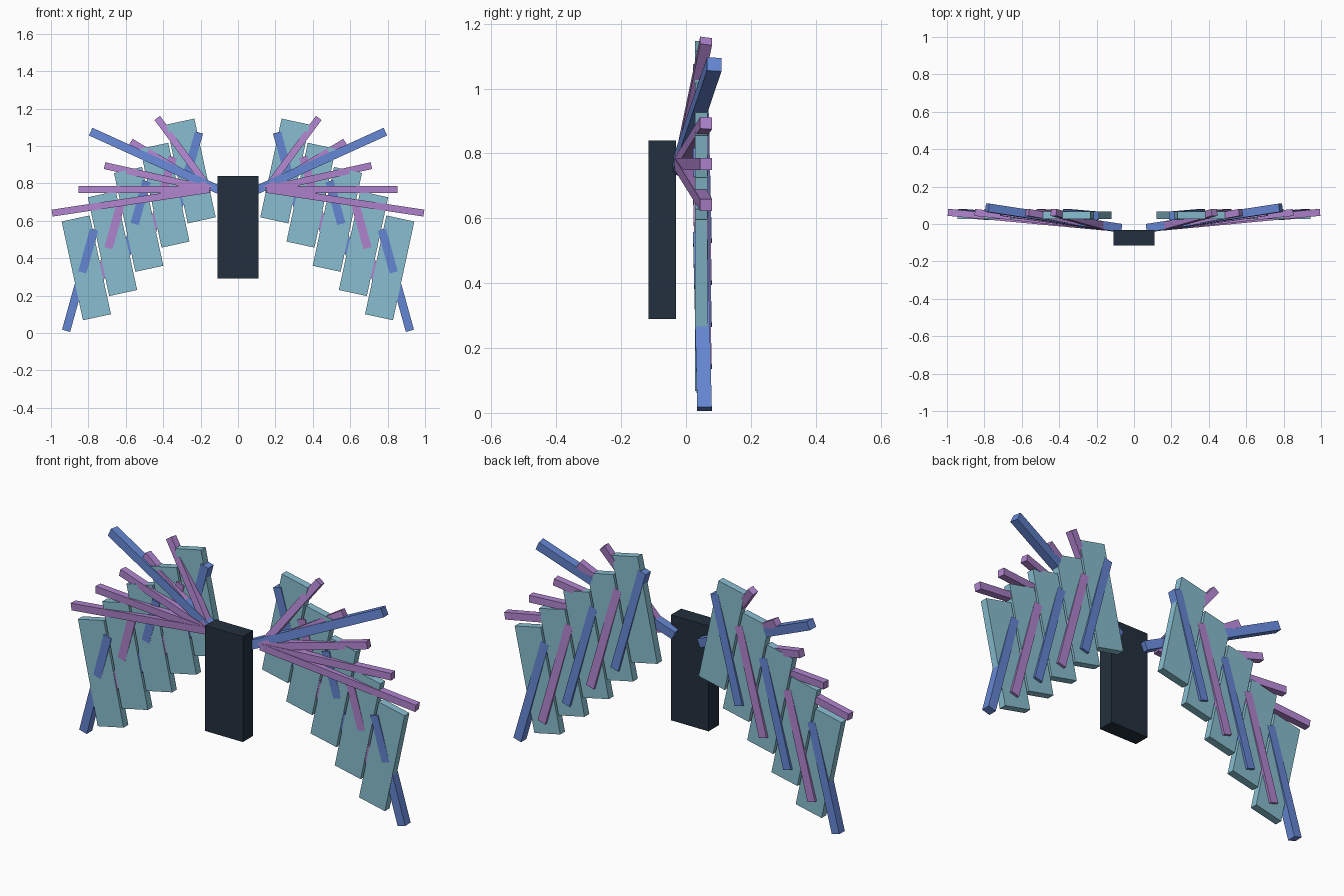
import bpy
from mathutils import Matrix, Vector

if "Cube" in bpy.data.objects:
    bpy.data.objects.remove(bpy.data.objects["Cube"])


def material(name, rgb):
    lin = [((c / 255 + 0.055) / 1.055) ** 2.4 for c in rgb]
    m = bpy.data.materials.new(name)
    m.diffuse_color = (*lin, 1)
    m.use_nodes = True
    m.node_tree.nodes["Principled BSDF"].inputs["Base Color"].default_value = m.diffuse_color
    return m


DARK = material("dark slate", (35, 48, 62))
TEAL = material("pale teal", (136, 190, 208))
BLUE = material("blue", (102, 135, 212))
PURPLE = material("purple", (176, 132, 206))


def beam(name, start, end, width, depth, mat):
    """Box running from start to end; depth is measured roughly along y."""
    a, b = Vector(start), Vector(end)
    d = (b - a).normalized()
    side = d.cross(Vector((0, 1, 0))).normalized()
    back = side.cross(d)
    rot = Matrix((side, back, d)).transposed().to_4x4()
    bpy.ops.mesh.primitive_cube_add(size=1)
    ob = bpy.context.object
    ob.name = ob.data.name = name
    size = Matrix.Diagonal((width, depth, (b - a).length, 1))
    ob.data.transform(Matrix.Translation((a + b) / 2) @ rot @ size)
    ob.data.materials.append(mat)


# Central body block
beam("body", (0, -0.073, 0.29), (0, -0.073, 0.84), 0.217, 0.084, DARK)

for s, label in ((1, "right"), (-1, "left")):
    # Upper wing arm
    beam(f"{label}_arm", (s * 0.075, -0.022, 0.753), (s * 0.785, 0.087, 1.075),
         0.045, 0.045, BLUE)

    for k in range(5):
        # Fanned ribs sharing one root
        beam(f"{label}_rib_{k + 1}", (s * 0.15, -0.017, 0.768),
             (s * (0.43 + 0.1405 * k), 0.062, 1.147 - 0.1265 * k),
             0.037, 0.037, PURPLE)

        # Feather panels stepping outward and down
        cx, cz = 0.251 + 0.14 * k, 0.866 - 0.1295 * k
        beam(f"{label}_panel_{k + 1}", (s * (cx - 0.057), 0.0465, cz - 0.264),
             (s * (cx + 0.057), 0.0465, cz + 0.264), 0.153, 0.039, TEAL)

        # Feather quills leaning slightly through the panels
        tx, tz = 0.209 + 0.14 * k, 1.071 - 0.1295 * k
        beam(f"{label}_quill_{k + 1}", (s * tx, 0.044, tz),
             (s * (tx + 0.15), 0.057, tz - 0.541), 0.045, 0.045,
             PURPLE if k % 2 else BLUE)
